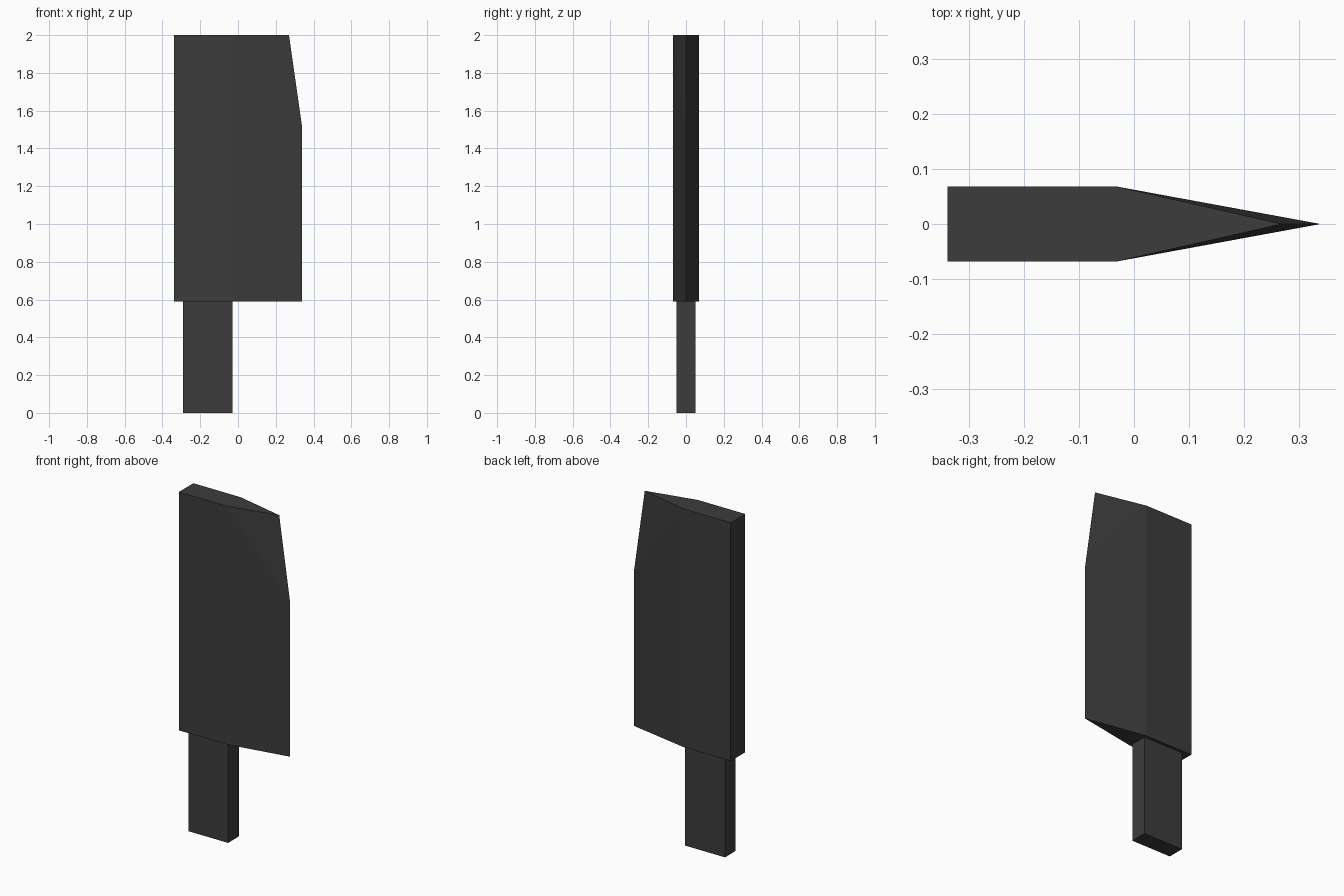
import bpy
import bmesh

cube = bpy.data.objects.get("Cube")
if cube:
    bpy.data.objects.remove(cube, do_unlink=True)

# One dark grey for the whole knife
grey = bpy.data.materials.new("dark grey")
grey.use_nodes = True
colour = (0.045, 0.045, 0.045, 1)
grey.diffuse_color = colour
grey.node_tree.nodes["Principled BSDF"].inputs["Base Color"].default_value = colour


def add_object(name, bm):
    bmesh.ops.recalc_face_normals(bm, faces=bm.faces)
    mesh = bpy.data.meshes.new(name)
    bm.to_mesh(mesh)
    bm.free()
    mesh.materials.append(grey)
    obj = bpy.data.objects.new(name, mesh)
    bpy.context.collection.objects.link(obj)
    return obj


# Blade: wedge cross-section extruded upwards
SPINE, RIDGE, EDGE, HALF = -0.34, -0.03, 0.34, 0.068
BOTTOM, SHOULDER, TOP, TIP = 0.59, 1.51, 2.0, 0.27

bm = bmesh.new()
section = [(SPINE, -HALF), (RIDGE, -HALF), (EDGE, 0), (RIDGE, HALF), (SPINE, HALF)]
low = [bm.verts.new((x, y, BOTTOM)) for x, y in section]
high = [bm.verts.new((TIP if x == EDGE else x, y, TOP)) for x, y in section]
shoulder = bm.verts.new((EDGE, 0, SHOULDER))
bm.faces.new(low)
bm.faces.new(high)
for a, b in ((0, 1), (3, 4), (4, 0)):
    bm.faces.new((low[a], low[b], high[b], high[a]))
# Ground bevels, each with a clipped upper corner
for ridge in (1, 3):
    bm.faces.new((low[ridge], low[2], shoulder, high[ridge]))
    bm.faces.new((high[ridge], shoulder, high[2]))
add_object("blade", bm)

# Handle: plain block under the spine side of the blade
bm = bmesh.new()
bmesh.ops.create_cube(bm, size=1)
bmesh.ops.scale(bm, vec=(0.26, 0.1, BOTTOM), verts=bm.verts)
bmesh.ops.translate(bm, vec=(-0.16, 0, BOTTOM / 2), verts=bm.verts)
add_object("handle", bm)
